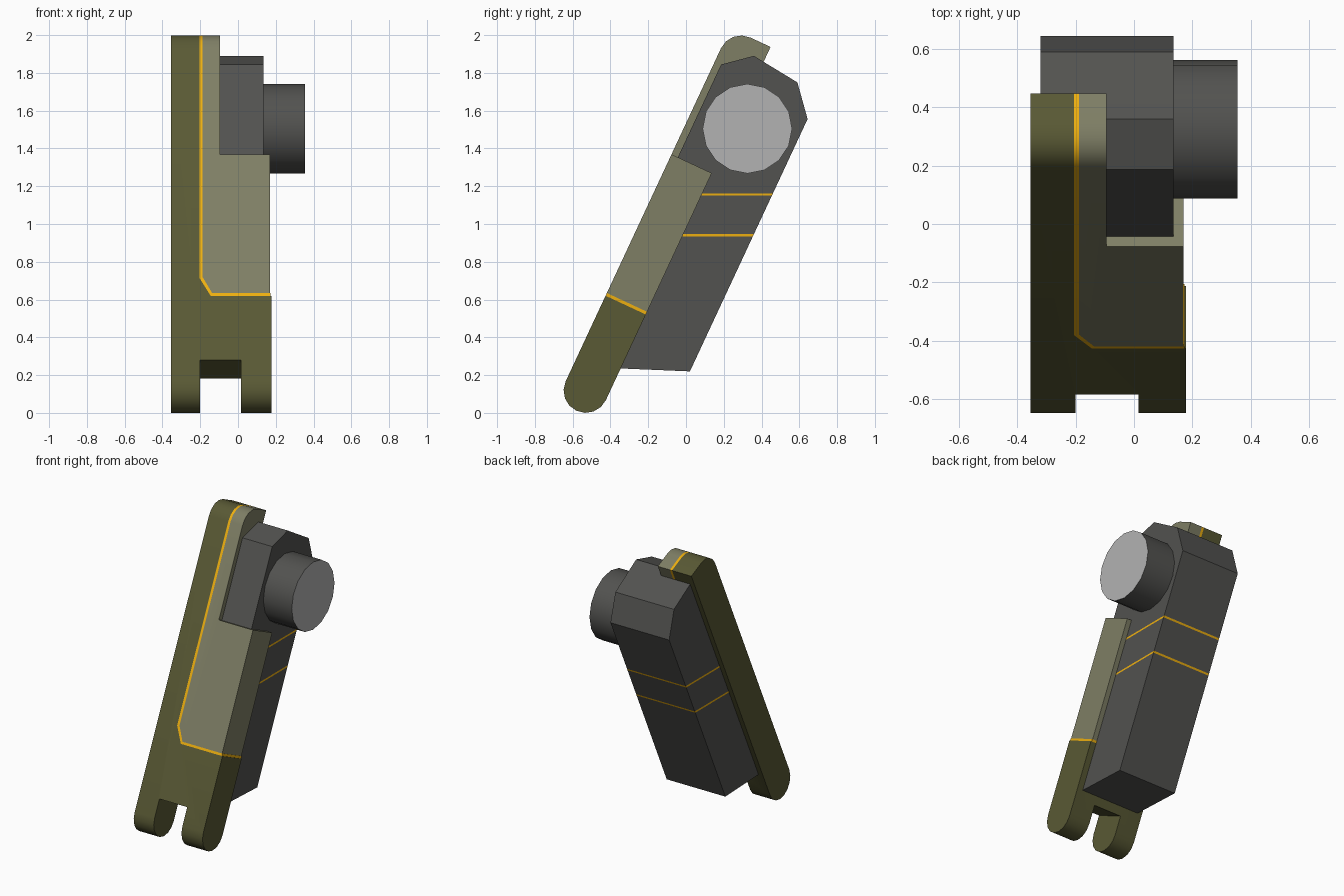
import bpy, bmesh, math

if "Cube" in bpy.data.objects:
    bpy.data.objects.remove(bpy.data.objects["Cube"])

A = math.radians(25)            # lean of the whole model
S, C = math.sin(A), math.cos(A)
FRONT, BACK = -0.648, -0.413    # slab depth range, measured across the lean


def place(x, s, t):
    """x across, s along the leaning axis, t across its thickness."""
    return (x, s * S + t * C, s * C - t * S)


def mat(name, rgb):
    m = bpy.data.materials.new(name)
    m.diffuse_color = (*rgb, 1)
    m.use_nodes = True
    m.node_tree.nodes["Principled BSDF"].inputs["Base Color"].default_value = m.diffuse_color
    return m


OLIVE = mat("olive", (0.10, 0.10, 0.035))
PALE = mat("pale_olive", (0.21, 0.21, 0.13))
YELLOW = mat("yellow", (0.85, 0.43, 0.005))
DARK = mat("dark_grey", (0.085, 0.085, 0.08))
LENS = mat("light_grey", (0.45, 0.45, 0.45))


def prism(name, lower, upper, material, round_ends=False):
    """Join two matching outlines into a solid."""
    bm = bmesh.new()
    a = [bm.verts.new(p) for p in lower]
    b = [bm.verts.new(p) for p in upper]
    n = len(a)
    bm.faces.new(a)
    bm.faces.new(b[::-1])
    for i in range(n):
        j = (i + 1) % n
        bm.faces.new((a[j], a[i], b[i], b[j]))
    bmesh.ops.recalc_face_normals(bm, faces=bm.faces)
    if round_ends:
        def end_edge(e):
            st = [(v.co.y * S + v.co.z * C, v.co.y * C - v.co.z * S) for v in e.verts]
            along_x = abs(e.verts[0].co.x - e.verts[1].co.x) > 1e-4
            foot = all(s < -0.23 for s, t in st)
            top = all(s > 1.94 and t < -0.6 for s, t in st)
            return along_x and (foot or top)
        bmesh.ops.bevel(bm, geom=[e for e in bm.edges if end_edge(e)], offset=0.117,
                        segments=4, profile=0.5, affect='EDGES')
    me = bpy.data.meshes.new(name)
    bm.to_mesh(me)
    bm.free()
    ob = bpy.data.objects.new(name, me)
    bpy.context.collection.objects.link(ob)
    me.materials.append(material)
    if round_ends:
        smooth(ob)
    return ob


def smooth(ob):
    bpy.ops.object.select_all(action='DESELECT')
    ob.select_set(True)
    bpy.context.view_layer.objects.active = ob
    bpy.ops.object.shade_smooth_by_angle(angle=math.radians(30))


def slab(name, outline, material):
    prism(name, [place(x, s, FRONT) for x, s in outline],
          [place(x, s, BACK) for x, s in outline], material, True)


def block(name, yz, x0, x1, material):
    prism(name, [(x0, y, z) for y, z in yz], [(x1, y, z) for y, z in yz], material)


def st(s, t):
    return place(0, s, t)[1:]


def level(z, t):
    """Point at height z on the line of constant t."""
    return ((t + z * S) / C, z)


# Leaning slab: forked frame, yellow seam and pale panel
slab("forked_frame", [(-.355, -.235), (-.2, -.235), (-.2, .007), (.015, .007),
                      (.015, -.235), (.178, -.235), (.178, .382), (-.145, .382),
                      (-.205, .488), (-.205, 1.945), (-.355, 1.945)], OLIVE)
slab("frame_seam", [(.173, .382), (.173, .398), (-.137, .398), (-.188, .492),
                    (-.188, 1.945), (-.205, 1.945), (-.205, .488), (-.145, .382)], YELLOW)
slab("front_panel", [(.17, .398), (.17, 1.208), (-.095, 1.208), (-.095, 1.945),
                     (-.188, 1.945), (-.188, .492), (-.137, .398)], PALE)

# Rear body, cut by two level yellow seams
T0, T1 = BACK, -0.074
X0, X1 = -0.32, 0.135
cuts = [0.935, 0.947, 1.150, 1.162]
foot = [st(.067, T0), st(.208, T1)]
rows = [foot] + [[level(z, T0), level(z, T1)] for z in cuts]
parts = [("rear_body_lower", DARK), ("lower_body_seam", YELLOW),
         ("rear_body_middle", DARK), ("upper_body_seam", YELLOW)]
for (name, m), lo, hi in zip(parts, rows, rows[1:]):
    block(name, lo + hi[::-1], X0, X1, m)

# Faceted head, with a nose reaching forward past the slab
block("head", rows[-1] + [st(1.682, T1), st(1.835, -.205), st(1.858, T0)], X0, X1, DARK)
block("head_nose", [st(1.208, T0), st(1.858, T0), st(1.865, -.473),
                    st(1.75, -.611), st(1.208, -.611)], -0.095, X1, DARK)

# Round side drum with a light end cap
y, z = st(1.501, -.3415)
bpy.ops.mesh.primitive_cylinder_add(vertices=16, radius=0.237, depth=0.22,
                                    location=(0.245, y, z), rotation=(0, math.pi / 2, 0))
drum = bpy.context.object
drum.name = "side_drum"
drum.data.materials.append(DARK)
drum.data.materials.append(LENS)
for p in drum.data.polygons:
    if p.normal.z > 0.9:
        p.material_index = 1
smooth(drum)
